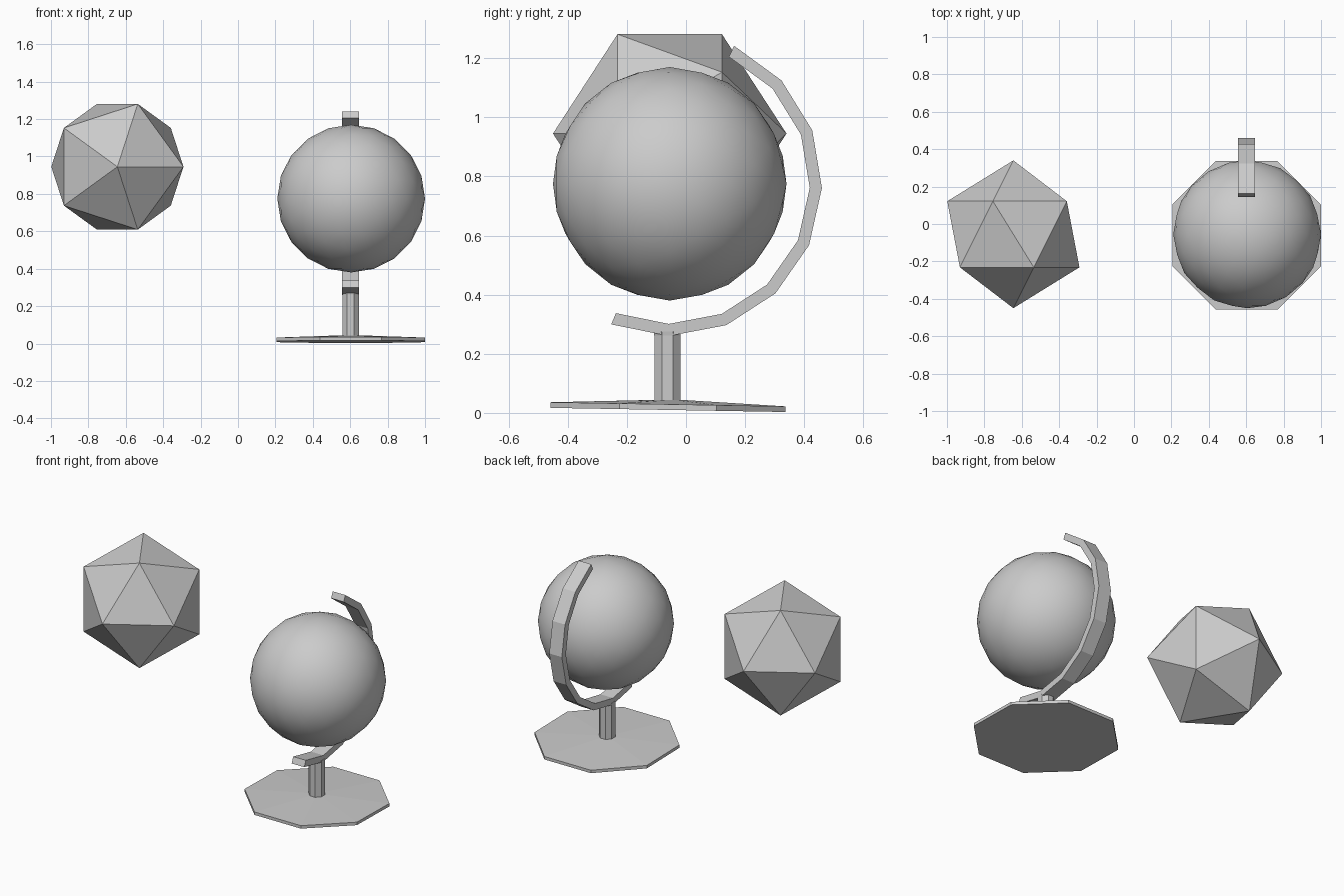
import bpy, bmesh
from math import radians, sin, cos, pi

if "Cube" in bpy.data.objects:
    bpy.data.objects.remove(bpy.data.objects["Cube"])

GX, GY, GZ, R = 0.605, -0.055, 0.775, 0.395


def make_object(name, bm):
    bmesh.ops.recalc_face_normals(bm, faces=bm.faces[:])
    mesh = bpy.data.meshes.new(name)
    bm.to_mesh(mesh)
    bm.free()
    obj = bpy.data.objects.new(name, mesh)
    bpy.context.collection.objects.link(obj)
    return obj


def loft(name, rings, closed_ends=True):
    """Skin a list of equal-length vertex rings and cap both ends."""
    bm = bmesh.new()
    vs = [[bm.verts.new(p) for p in ring] for ring in rings]
    n = len(rings[0])
    for a, b in zip(vs, vs[1:]):
        for i in range(n):
            j = (i + 1) % n
            bm.faces.new((a[i], a[j], b[j], b[i]))
    if closed_ends:
        bm.faces.new(vs[0][::-1])
        bm.faces.new(vs[-1])
    return make_object(name, bm)


def octagon(r, z, y=GY, tilt=0.0):
    pts = []
    for k in range(8):
        a = pi / 8 + k * pi / 4
        dy = r * sin(a)
        pts.append((GX - 0.003 + r * cos(a), y + dy, z - tilt * dy))
    return pts


# faceted solid: icosahedron with its poles along y
bpy.ops.mesh.primitive_ico_sphere_add(
    subdivisions=1, radius=R, location=(-0.645, GY, 0.945),
    rotation=(radians(90), 0, 0))
bpy.context.object.name = "icosahedron"

# smooth globe ball
bpy.ops.mesh.primitive_ico_sphere_add(
    subdivisions=3, radius=R, location=(GX, GY, GZ),
    rotation=(radians(90), 0, 0))
bpy.context.object.name = "globe_ball"
bpy.ops.object.shade_smooth()

# base plate: slightly tilted octagon with a shallow raised top
TILT = 0.0175
loft("base_plate", [
    octagon(0.43, 0.010, -0.061, TILT),
    octagon(0.43, 0.029, -0.061, TILT),
    octagon(0.05, 0.044, -0.061)])

# octagonal post
loft("post", [
    octagon(0.048, 0.035, -0.063),
    octagon(0.048, 0.262, -0.063),
    octagon(0.05, 0.275, -0.063)])

# curved arm: rectangular section swept round the ball
arm = []
for i in range(-1, 8):
    a = radians(22.2 * i - 0.4)
    ring = []
    for r, x in ((0.515, 0.557), (0.515, 0.646), (0.474, 0.646), (0.474, 0.557)):
        ring.append((x, GY + r * sin(a), GZ - r * cos(a)))
    arm.append(ring)
loft("arm", arm)
